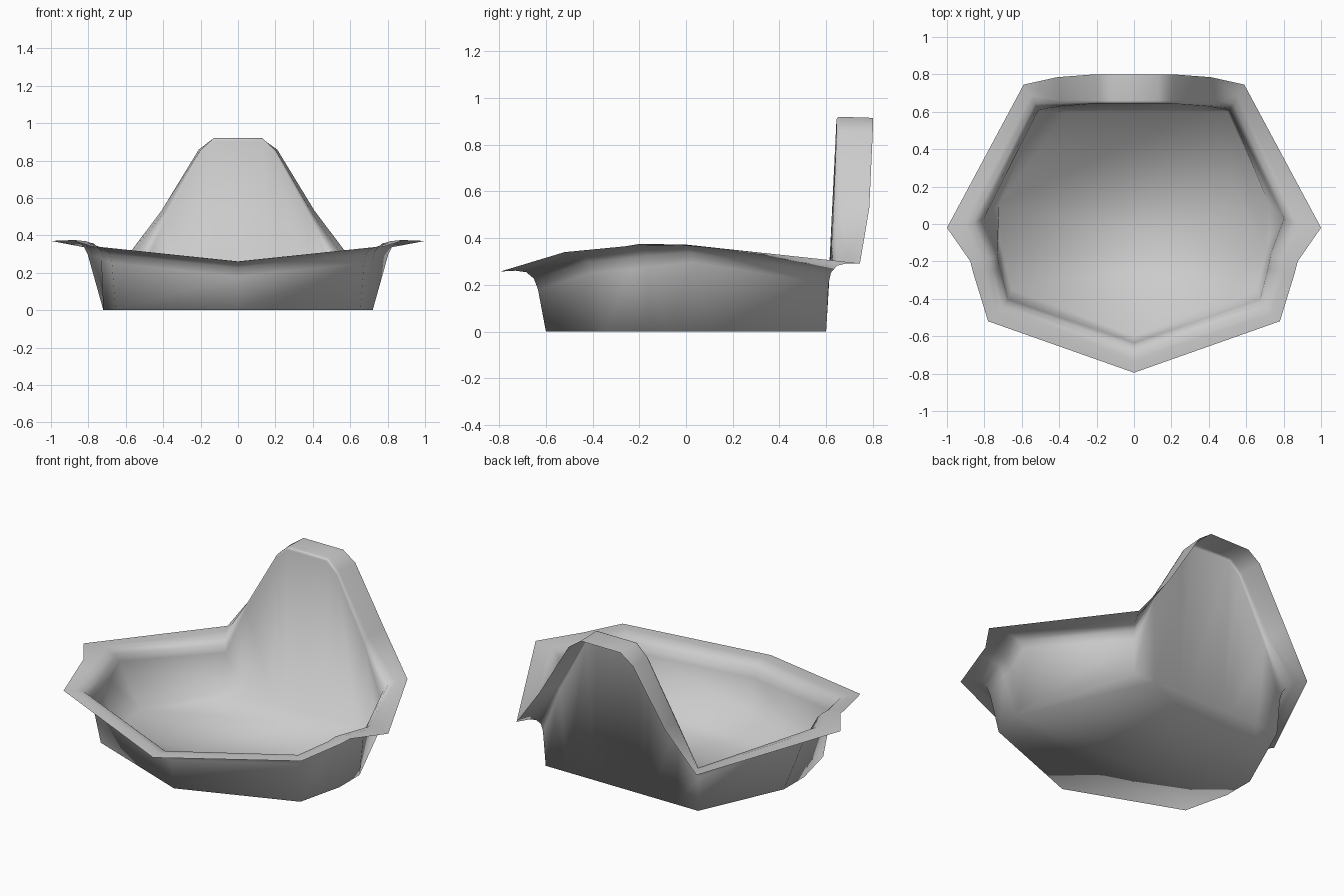
import bpy, bmesh
from mathutils import Vector as V

if "Cube" in bpy.data.objects:
    bpy.data.objects.remove(bpy.data.objects["Cube"])

# Right-half profiles, front to back: floor point, wall/lip corner, outer lip edge
profiles = [
    ((0, -.60, 0), (0, -.65, .265), (0, -.795, .257)),
    ((.655, -.35, 0), (.68, -.42, .335), (.78, -.52, .34)),
    ((.70, -.16, 0), (.725, -.25, .35), (.86, -.26, .365)),
    ((.72, -.08, 0), (.735, -.18, .36), (.875, -.20, .375)),
    ((.72, .11, 0), (.825, .01, .375), (1.0, -.02, .37)),
    ((.50, .60, 0), (.515, .615, .29), (.59, .745, .292)),
    ((.36, .60, 0), (.39, .632, .52), (.41, .785, .53)),
    ((.18, .60, 0), (.20, .645, .855), (.21, .80, .858)),
    ((.12, .60, 0), (.13, .645, .92), (.13, .80, .915)),
]


def section(floor, corner, edge):
    """Wall, rounded bend and flared lip for one profile."""
    f, c, e = V(floor), V(corner), V(edge)
    r = .015 if e.z > .7 else .03 if e.z > .5 else .085
    a = c + (f - c).normalized() * r
    b = c + (e - c).normalized() * min(r, .08)
    bend = [a * (1 - t) ** 2 + c * 2 * t * (1 - t) + b * t * t
            for t in (0, .33, .67, 1)]
    return [f] + bend + [e]


# Full ring of sections: right side, then the mirrored left side
half = [section(*p) for p in profiles]
left = [[V((-p.x, p.y, p.z)) for p in s] for s in reversed(half[1:])]
ring = half + left

# Basin shell: floor, walls, raised back and lip
bm = bmesh.new()
cols = [[bm.verts.new(p) for p in s] for s in ring]
for i, a in enumerate(cols):
    b = cols[(i + 1) % len(cols)]
    for k in range(len(a) - 1):
        bm.faces.new((a[k], a[k + 1], b[k + 1], b[k]))
bm.faces.new([c[0] for c in cols])
bmesh.ops.recalc_face_normals(bm, faces=bm.faces)
for f in bm.faces:
    f.smooth = True
mesh = bpy.data.meshes.new("basin_with_raised_back")
bm.to_mesh(mesh)
bm.free()
obj = bpy.data.objects.new("basin_with_raised_back", mesh)
bpy.context.collection.objects.link(obj)
